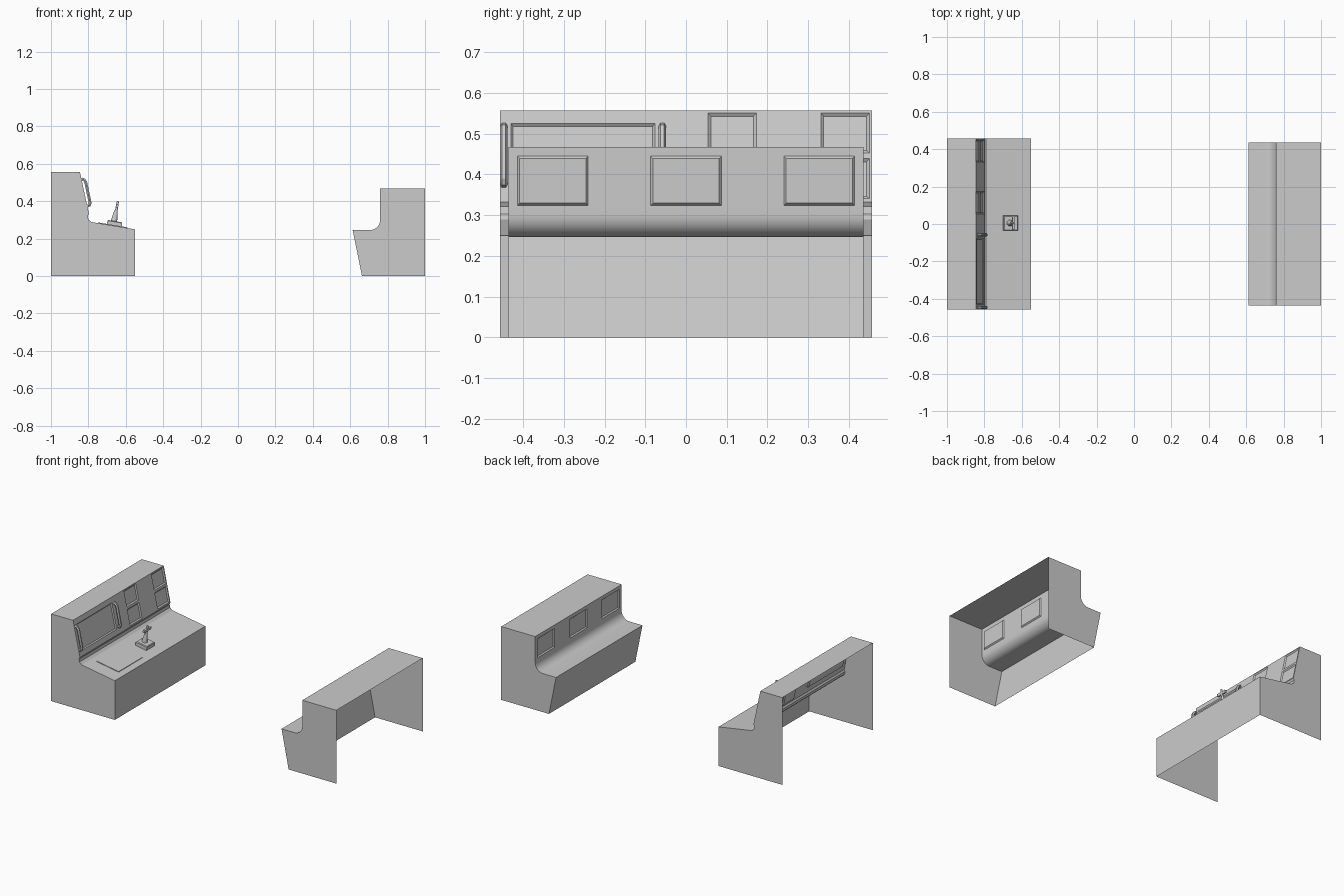
import bpy, bmesh, math
from mathutils import Matrix, Vector

if "Cube" in bpy.data.objects:
    bpy.data.objects.remove(bpy.data.objects["Cube"])


def finish(name, bm):
    me = bpy.data.meshes.new(name)
    bm.to_mesh(me)
    bm.free()
    ob = bpy.data.objects.new(name, me)
    bpy.context.collection.objects.link(ob)
    smooth(ob)
    return ob


def smooth(ob):
    bpy.ops.object.select_all(action='DESELECT')
    ob.select_set(True)
    bpy.context.view_layer.objects.active = ob
    bpy.ops.object.shade_smooth_by_angle(angle=math.radians(30))


def shell(name, profile, corner, ys, panels, x_range):
    """Sheet swept along y with end walls; open at the rear and underneath.
    panels: (y0, y1, z0, z1, rim, depth) rectangles sunk into the sheet."""
    bm = bmesh.new()
    rows = [[bm.verts.new((x, y, z)) for y in ys] for x, z in profile]
    for a, b in zip(rows, rows[1:]):
        for j in range(len(ys) - 1):
            bm.faces.new((a[j], b[j], b[j + 1], a[j + 1]))
    for j in (0, -1):
        ring = [r[j] for r in rows] + [bm.verts.new((corner, ys[j], 0))]
        bm.faces.new(ring if j else ring[::-1])
    bm.normal_update()
    for y0, y1, z0, z1, rim, depth in panels:
        picked = []
        for f in bm.faces:
            c = f.calc_center_median()
            if (y0 < c.y < y1 and z0 < c.z < z1 and abs(f.normal.y) < 0.5
                    and x_range[0] < c.x < x_range[1]):
                picked.append(f)
        bmesh.ops.inset_region(bm, faces=picked, thickness=rim, depth=-depth,
                               use_even_offset=True, use_boundary=True)
    return finish(name, bm)


def box(name, size, loc, tilt=0.0, bevel=0.0):
    bm = bmesh.new()
    bmesh.ops.create_cube(bm, size=1, matrix=Matrix.Diagonal((*size, 1)))
    if bevel:
        top = [e for e in bm.edges if all(v.co.z > 0 for v in e.verts)]
        bmesh.ops.bevel(bm, geom=top, offset=bevel, segments=1, affect='EDGES')
    bm.transform(Matrix.Translation(loc) @ Matrix.Rotation(tilt, 4, 'Y'))
    return finish(name, bm)


def rod(name, a, b, r1, r2, sides=12):
    a, b = Vector(a), Vector(b)
    bm = bmesh.new()
    bmesh.ops.create_cone(bm, cap_ends=True, segments=sides, radius1=r1, radius2=r2,
                          depth=(b - a).length)
    q = (b - a).to_track_quat('Z', 'Y').to_matrix().to_4x4()
    bm.transform(Matrix.Translation((a + b) / 2) @ q)
    return finish(name, bm)


# Control console: sloped instrument panel above a gently tilted desk
def panel_x(z):
    return -0.845 + (0.557 - z) * (0.048 / 0.224)


panel = [(panel_x(z), z) for z in
         (0.557, 0.551, 0.525, 0.453, 0.439, 0.365, 0.341, 0.333)]
desk = [(-0.803, 0.321), (-0.80, 0.303), (-0.785, 0.289), (-0.55, 0.25), (-0.55, 0)]
monitors = [(y, y + 0.119, z, z + 0.098, 0.007, 0.006)
            for y in (0.054, 0.331) for z in (0.341, 0.453)]
screen = (-0.43, -0.076, 0.365, 0.525, 0.006, 0.006)
shell("control_console", [(-1, 0.557)] + panel + desk, -1,
      [-0.457, -0.43, -0.076, 0.054, 0.173, 0.331, 0.45, 0.457],
      monitors + [screen], (-0.86, -0.78))

# Grab handles on both sides of the large screen
for side, y in (("left", -0.447), ("right", -0.058)):
    cu = bpy.data.curves.new(side + "_grab_handle", 'CURVE')
    cu.dimensions = '3D'
    cu.bevel_depth = 0.009
    cu.bevel_resolution = 1
    cu.use_fill_caps = True
    sp = cu.splines.new('POLY')
    path = [(0.0, 0.519), (0.013, 0.515), (0.019, 0.503),
            (0.019, 0.391), (0.013, 0.379), (0.0, 0.375)]
    sp.points.add(len(path) - 1)
    for p, (off, z) in zip(sp.points, path):
        p.co = (panel_x(z) + off, y, z, 1)
    ob = bpy.data.objects.new(side + "_grab_handle", cu)
    bpy.context.collection.objects.link(ob)
    bpy.ops.object.select_all(action='DESELECT')
    ob.select_set(True)
    bpy.context.view_layer.objects.active = ob
    bpy.ops.object.convert(target='MESH')
    smooth(bpy.context.view_layer.objects.active)

# Desk plate and joystick
slope = math.atan2(0.039, 0.235)
box("desk_plate", (0.16, 0.24, 0.006), (-0.67, -0.24, 0.271), slope)
box("joystick_base", (0.08, 0.08, 0.028), (-0.66, 0.005, 0.28), slope, 0.004)
rod("joystick_boot", (-0.664, 0.005, 0.288), (-0.652, 0.005, 0.35), 0.018, 0.009)
rod("joystick_stem", (-0.652, 0.005, 0.345), (-0.642, 0.005, 0.40), 0.007, 0.006)
box("joystick_grip", (0.012, 0.07, 0.016), (-0.646, 0.005, 0.375), 0.18)

# Rear-facing console: flared base, coved ledge, upright wall with three windows
cove = [(0.705 + 0.055 * math.sin(t), 0.301 - 0.055 * math.cos(t))
        for t in (math.pi / 2 * i / 8 for i in range(9))]
windows = [(y - 0.087, y + 0.087, 0.324, 0.445, 0.006, 0.007)
           for y in (-0.327, 0.0, 0.327)]
cuts = [-0.436] + [v for w in windows for v in w[:2]] + [0.436]
shell("window_console",
      [(0.663, 0), (0.613, 0.246)] + cove +
      [(0.76, 0.324), (0.76, 0.445), (0.76, 0.468), (1, 0.468)],
      1, cuts, windows, (0.755, 0.765))
